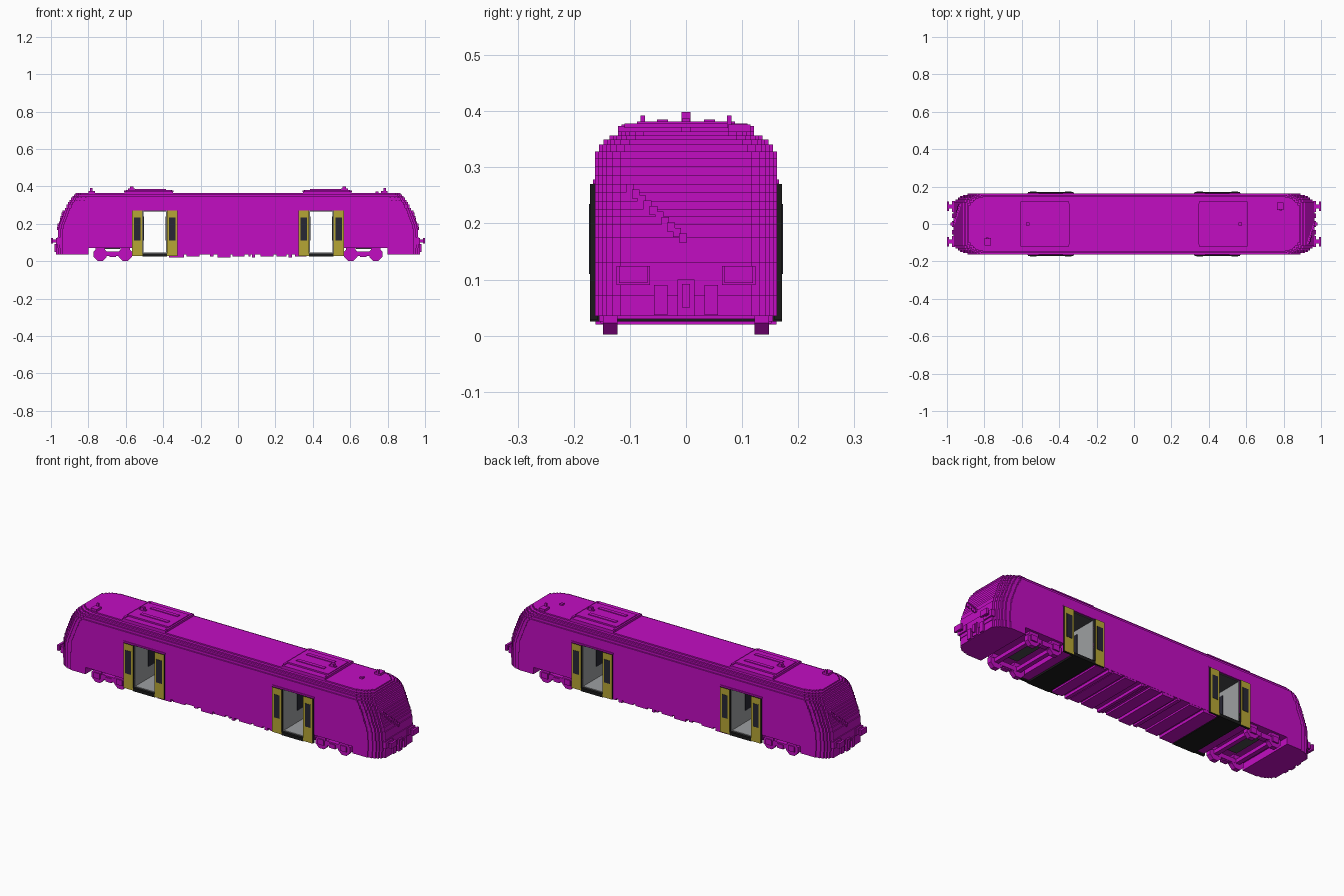
import bpy, bmesh, math
from mathutils import Matrix, Vector

if "Cube" in bpy.data.objects:
    bpy.data.objects.remove(bpy.data.objects["Cube"])


def material(name, rgb):
    m = bpy.data.materials.new(name)
    m.use_nodes = True
    m.diffuse_color = (*rgb, 1)
    m.node_tree.nodes["Principled BSDF"].inputs["Base Color"].default_value = (*rgb, 1)
    return m


MAGENTA = material("magenta", (0.54, 0.004, 0.54))
YELLOW = material("yellow", (0.47, 0.38, 0.035))
GLASS = material("dark_glass", (0.02, 0.02, 0.033))
BLACK = material("black", (0.01, 0.01, 0.01))
GREY = material("grey", (0.34, 0.35, 0.36))
DARK = material("dark_grey", (0.07, 0.07, 0.075))


def box(bm, x0, x1, y0, y1, z0, z1):
    c = Vector(((x0 + x1) / 2, (y0 + y1) / 2, (z0 + z1) / 2))
    size = (abs(x1 - x0), abs(y1 - y0), abs(z1 - z0), 1)
    bmesh.ops.create_cube(bm, size=1, matrix=Matrix.Translation(c) @ Matrix.Diagonal(size))


def prism(bm, outline, z0, z1):
    """Extrude a plan outline from z0 to z1."""
    f = bm.faces.new([bm.verts.new((x, y, z0)) for x, y in outline])
    top = bmesh.ops.extrude_face_region(bm, geom=[f])["geom"]
    bmesh.ops.translate(bm, vec=(0, 0, z1 - z0),
                        verts=[v for v in top if isinstance(v, bmesh.types.BMVert)])


def finish(bm, name, *mats):
    bmesh.ops.recalc_face_normals(bm, faces=bm.faces)
    me = bpy.data.meshes.new(name)
    bm.to_mesh(me)
    bm.free()
    for m in mats:
        me.materials.append(m)
    ob = bpy.data.objects.new(name, me)
    bpy.context.collection.objects.link(ob)
    return ob


def boxes(name, mat, items):
    bm = bmesh.new()
    for b in items:
        box(bm, *b)
    return finish(bm, name, mat)


# Body dimensions
DOOR_IN, DOOR_OUT, DOOR_TOP = 0.38, 0.51, 0.27
BOGIE_IN, BOGIE_OUT = 0.56, 0.80
SIDE = 0.162
# (bottom, top, half length, half width) of each stepped body layer
LAYERS = [(0.035, 0.072, 0.963, SIDE), (0.072, 0.130, 0.966, SIDE),
          (0.130, 0.175, 0.962, SIDE), (0.175, 0.198, 0.957, SIDE),
          (0.198, 0.212, 0.951, SIDE), (0.212, 0.226, 0.946, SIDE),
          (0.226, 0.240, 0.941, SIDE), (0.240, 0.255, 0.936, SIDE),
          (0.255, 0.270, 0.931, SIDE), (0.270, 0.285, 0.925, SIDE),
          (0.285, 0.302, 0.917, SIDE), (0.302, 0.316, 0.909, SIDE),
          (0.316, 0.328, 0.901, SIDE), (0.328, 0.341, 0.893, 0.155),
          (0.341, 0.350, 0.885, 0.147), (0.350, 0.357, 0.877, 0.136),
          (0.357, 0.364, 0.868, 0.121)]


def half_length(z):
    return next(l[2] for l in LAYERS if z <= l[1])


def end_outline(x_in, tip, w):
    """Plan of one end with stair-stepped corners, flat at x_in."""
    steps = [(0.0, 0.045), (0.012, 0.03), (0.024, 0.02),
             (0.036, 0.012), (0.052, 0.006), (0.075, 0.0)]
    half = [(tip, w - steps[0][1])]
    for (_, d0), (s, d1) in zip(steps, steps[1:]):
        half += [(tip - s, w - d0), (tip - s, w - d1)]
    half.append((x_in, w))
    return half + [(x, -y) for x, y in reversed(half)]


# Body shell, with open doorways and bogie recesses
bm = bmesh.new()
for z0, z1, tip, w in LAYERS:
    low, doors = z0 < 0.07, z1 <= DOOR_TOP
    inner = BOGIE_OUT if low else DOOR_OUT if doors else DOOR_IN
    for s in (-1, 1):
        prism(bm, [(s * x, y) for x, y in end_outline(inner, tip, w)], z0, z1)
        if low:
            box(bm, s * DOOR_OUT, s * BOGIE_IN, -w, w, z0, z1)
    box(bm, -DOOR_IN, DOOR_IN, -w, w, z0, z1)
for s in (-1, 1):       # ledge above the doors
    box(bm, -0.57, -0.32, s * 0.16, s * 0.166, 0.27, 0.278)
    box(bm, 0.32, 0.57, s * 0.16, s * 0.166, 0.27, 0.278)
finish(bm, "body_shell", MAGENTA)

for s, end in ((-1, "right"), (1, "left")):
    # Vestibule: floor, walls, ceiling and inner doors
    a, b = s * DOOR_IN, s * DOOR_OUT
    boxes(f"{end}_door_step", BLACK, [(a, b, -0.171, 0.171, 0.025, 0.042)])
    boxes(f"{end}_vestibule_floor", GREY, [(a, b, -0.155, 0.155, 0.042, 0.046)])
    boxes(f"{end}_vestibule_walls", GREY,
          [(a, a + s * 0.004, -0.158, 0.158, 0.042, DOOR_TOP),
           (b, b - s * 0.004, -0.158, 0.158, 0.042, DOOR_TOP)])
    boxes(f"{end}_vestibule_ceiling", DARK, [(a, b, -0.158, 0.158, 0.265, DOOR_TOP)])
    boxes(f"{end}_inner_door_windows", GLASS,
          [(a, a + s * 0.007, -0.045, 0.045, 0.11, 0.24),
           (b, b - s * 0.007, -0.045, 0.045, 0.11, 0.24)])

    # Sliding door leaves on both sides: black edges, yellow outer faces
    bm = bmesh.new()
    for t in (-1, 1):
        for x0, x1 in ((0.323, 0.38), (0.51, 0.567)):
            box(bm, s * x0, s * x1, t * 0.158, t * 0.171, 0.028, DOOR_TOP)
    bm.normal_update()
    for f in bm.faces:
        if abs(f.normal.y) > 0.9 and abs(f.calc_center_median().y) > 0.165:
            f.material_index = 1
    finish(bm, f"{end}_sliding_doors", BLACK, YELLOW)
    boxes(f"{end}_door_windows", GLASS,
          [(s * x0, s * x1, t * 0.17, t * 0.1725, 0.11, 0.235)
           for t in (-1, 1) for x0, x1 in ((0.335, 0.369), (0.521, 0.555))])

    # Bogie: eight-sided wheels, side frames and cross beams
    bm = bmesh.new()
    for t in (-1, 1):
        for x in (0.603, 0.737):
            m = (Matrix.Translation((s * x, t * 0.135, 0.037))
                 @ Matrix.Rotation(math.pi / 2, 4, "X") @ Matrix.Rotation(math.pi / 8, 4, "Z"))
            bmesh.ops.create_cone(bm, cap_ends=True, segments=8, radius1=0.038,
                                  radius2=0.038, depth=0.025, matrix=m)
            box(bm, s * (x - 0.018), s * (x + 0.018), t * 0.145, t * 0.155, 0.025, 0.055)
            box(bm, s * (x - 0.026), s * (x + 0.026), t * 0.12, t * 0.15, 0.05, 0.073)
        box(bm, s * 0.60, s * 0.74, t * 0.122, t * 0.148, 0.028, 0.052)
        box(bm, s * 0.652, s * 0.688, t * 0.125, t * 0.152, 0.022, 0.045)
    for x in (0.603, 0.737):
        box(bm, s * (x - 0.012), s * (x + 0.012), -0.125, 0.125, 0.03, 0.05)
    finish(bm, f"{end}_bogie", MAGENTA)
    boxes(f"{end}_bogie_panel", DARK, [(s * 0.63, s * 0.71, -0.10, 0.10, 0.066, 0.073)])

    # Roof equipment with raised ribs
    boxes(f"{end}_roof_unit", MAGENTA,
          [(s * 0.348, s * 0.606, -0.121, 0.121, 0.36, 0.374),
           (s * 0.354, s * 0.600, -0.087, 0.087, 0.37, 0.382)]
          + [(s * 0.385, s * 0.55, y - 0.01, y + 0.01, 0.38, 0.3855) for y in (-0.042, 0.042)]
          + [(s * x, s * (x + 0.012), -0.11, 0.11, 0.37, 0.378) for x in (0.345, 0.597)])
    boxes(f"{end}_roof_aerial", MAGENTA,
          [(s * 0.56, s * 0.578, -0.008, 0.008, 0.38, 0.399),
           (s * 0.55, s * 0.588, -0.006, 0.006, 0.38, 0.388)])
    boxes(f"{end}_roof_horn", MAGENTA,
          [(s * 0.765, s * 0.80, s * 0.075, s * 0.115, 0.36, 0.376),
           (s * 0.778, s * 0.79, s * 0.073, s * 0.081, 0.37, 0.392)])

    # Buffers: neck, head and mounting plate
    boxes(f"{end}_buffers", MAGENTA,
          [b for y in (-0.094, 0.094) for b in (
              (s * 0.95, s * 0.974, y - 0.03, y + 0.03, 0.09, 0.124),
              (s * 0.96, s * 0.99, y - 0.011, y + 0.011, 0.101, 0.117),
              (s * 0.988, s * 1.0, y - 0.025, y + 0.025, 0.094, 0.124))])

    # Coupler and hoses
    boxes(f"{end}_coupler", MAGENTA,
          [(s * 0.95, s * 0.974, -0.015, 0.015, 0.035, 0.10),
           (s * 0.97, s * 0.982, -0.007, 0.007, 0.05, 0.092)]
          + [(s * 0.95, s * 0.972, y - 0.012, y + 0.012, 0.037, 0.09) for y in (-0.045, 0.045)])

    # Windscreen wiper climbing the stepped nose
    bm = bmesh.new()
    for i in range(10):
        y, z = -0.1 + i * 0.0105, 0.262 - i * 0.0098
        x = half_length(z)
        box(bm, s * (x - 0.01), s * (x + 0.007), s * (y - 0.007), s * (y + 0.007),
            z - 0.008, z + 0.008)
    finish(bm, f"{end}_wiper", MAGENTA)

boxes("roof_cap", MAGENTA, [(0.734, 0.75, -0.008, 0.008, 0.36, 0.372)])

# Underfloor equipment strips
strips = [(-0.37, -0.29), (-0.275, -0.205), (-0.15, -0.13), (-0.11, -0.04), (-0.03, 0.035),
          (0.055, 0.067), (0.075, 0.09), (0.12, 0.19), (0.205, 0.26), (0.27, 0.29), (0.305, 0.365)]
boxes("underfloor_strips", MAGENTA,
      [(x0, x1, -0.161, 0.161, 0.02 if i % 3 == 0 else 0.026, 0.036)
       for i, (x0, x1) in enumerate(strips)])
